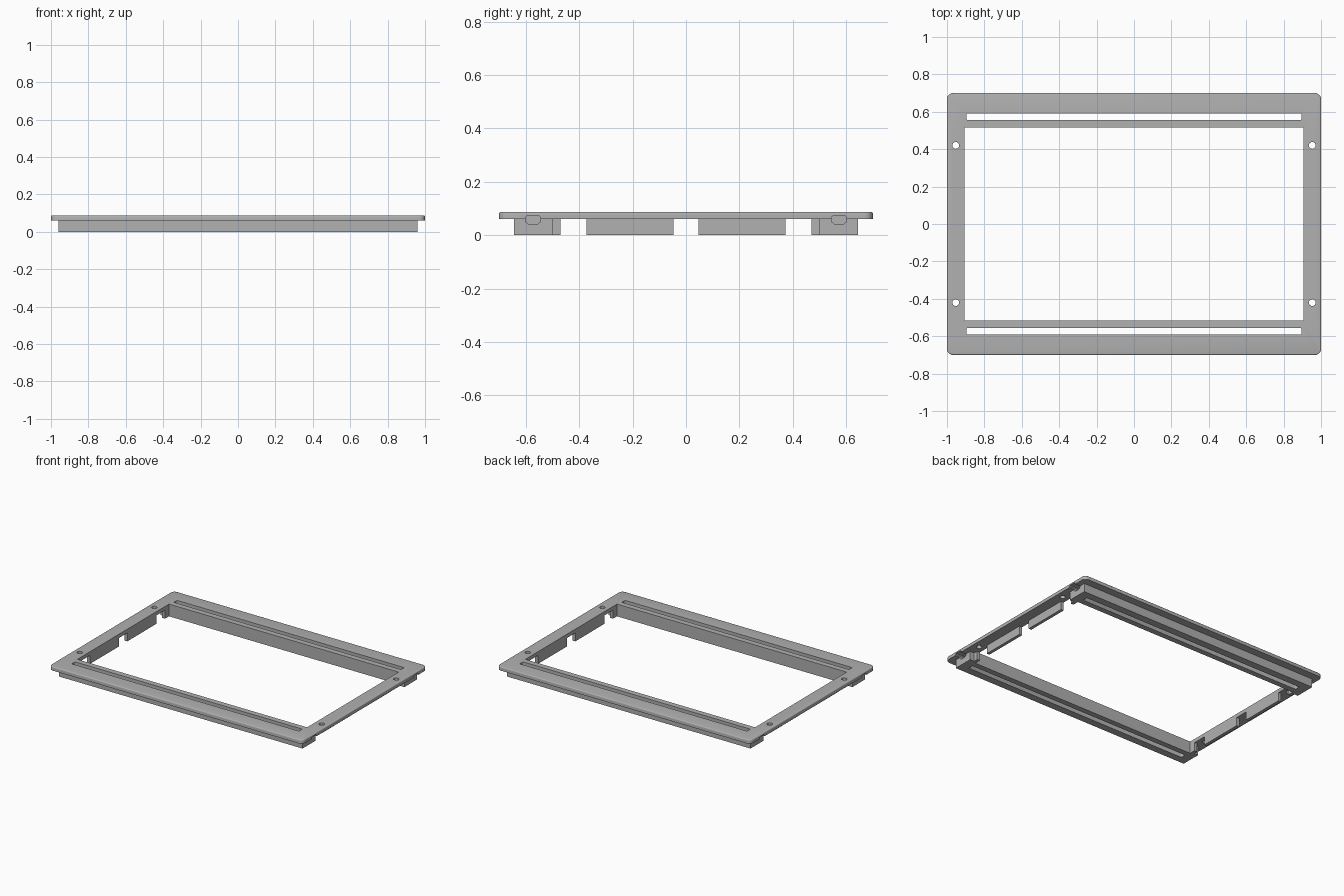
import bpy
import bmesh
import math

if "Cube" in bpy.data.objects:
    bpy.data.objects.remove(bpy.data.objects["Cube"])

grey = bpy.data.materials.new("satin_grey")
grey.use_nodes = True
grey.diffuse_color = (0.44, 0.44, 0.44, 1)
grey.node_tree.nodes["Principled BSDF"].inputs["Base Color"].default_value = grey.diffuse_color

PLATE_BOTTOM, PLATE_TOP = 0.06, 0.087
SIDES = (-1, 1)


def prism(name, outline, depth):
    """Extrude a closed 3D outline along the depth vector."""
    bm = bmesh.new()
    face = bm.faces.new([bm.verts.new(p) for p in outline])
    new = bmesh.ops.extrude_face_region(bm, geom=[face])["geom"]
    bmesh.ops.translate(bm, vec=depth, verts=[v for v in new if isinstance(v, bmesh.types.BMVert)])
    bmesh.ops.recalc_face_normals(bm, faces=bm.faces)
    mesh = bpy.data.meshes.new(name)
    bm.to_mesh(mesh)
    bm.free()
    mesh.materials.append(grey)
    obj = bpy.data.objects.new(name, mesh)
    bpy.context.collection.objects.link(obj)
    return obj


def rounded(name, x0, x1, y0, y1, z0, z1, radius=0.0, steps=6):
    """Box with rounded vertical corners."""
    points = []
    corners = ((x1, y1, -1, -1), (x0, y1, 1, -1), (x0, y0, 1, 1), (x1, y0, -1, 1))
    for quarter, (x, y, sx, sy) in enumerate(corners):
        if radius == 0:
            points.append((x, y, z0))
            continue
        for i in range(steps + 1):
            a = math.pi / 2 * (quarter + i / steps)
            points.append((x + sx * radius + radius * math.cos(a),
                           y + sy * radius + radius * math.sin(a), z0))
    return prism(name, points, (0, 0, z1 - z0))


def span(side, a, b):
    return sorted((side * a, side * b))


def apply_modifiers(obj):
    bpy.context.view_layer.update()
    evaluated = obj.evaluated_get(bpy.context.evaluated_depsgraph_get())
    old = obj.data
    obj.data = bpy.data.meshes.new_from_object(evaluated)
    obj.modifiers.clear()
    bpy.data.meshes.remove(old)


def cut(obj, cutters):
    for cutter in cutters:
        mod = obj.modifiers.new("cut", "BOOLEAN")
        mod.operation = "DIFFERENCE"
        mod.solver = "EXACT"
        mod.object = cutter
    apply_modifiers(obj)


# Cutters: long slots, screw holes and cable notches
slots = {s: rounded("slot_cutter", -0.895, 0.895, *span(s, 0.555, 0.592), -0.1, 0.2, 0.006, 3)
         for s in SIDES}
window = rounded("window_cutter", -0.905, 0.905, -0.515, 0.515, -0.1, 0.2)
holes, notches = [], {-1: [], 1: []}
for sx in SIDES:
    for sy in SIDES:
        hx, hy, r = sx * 0.953, sy * 0.42, 0.018
        holes.append(rounded("hole_cutter", hx - r, hx + r, hy - r, hy + r, 0, 0.2, r * 0.999))
        half = [(0.022, 0.074), (0.028, 0.068), (0.028, 0.051), (0.017, 0.042)]
        ring = half + [(-y, z) for y, z in reversed(half)]
        notches[sy].append(prism("notch_cutter",
                                 [(sx * 0.925, sy * 0.573 + y, z) for y, z in ring],
                                 (sx * 0.2, 0, 0)))
all_notches = notches[-1] + notches[1]

# Top plate with softened upper rim
plate = rounded("top_plate", -1, 1, -0.7, 0.7, PLATE_BOTTOM, PLATE_TOP, 0.032)
bm = bmesh.new()
bm.from_mesh(plate.data)
rim = [e for e in bm.edges if all(v.co.z > PLATE_TOP - 0.001 for v in e.verts)]
bmesh.ops.bevel(bm, geom=rim, offset=0.006, segments=3, profile=0.5, affect="EDGES")
bm.to_mesh(plate.data)
bm.free()
cut(plate, [window, *slots.values(), *holes, *all_notches])
parts = [plate]

# Long beams under the front and back, slotted through
for s, name in ((-1, "front_beam"), (1, "back_beam")):
    beam = rounded(name, -0.96, 0.96, *span(s, 0.515, 0.645), 0, PLATE_BOTTOM)
    cut(beam, [slots[s], *notches[s]])
    parts.append(beam)

# Short side walls and stepped corner returns
for sx, side in ((-1, "right"), (1, "left")):
    for sy, end in ((-1, "front"), (1, "back")):
        parts.append(rounded(f"{side}_{end}_wall", *span(sx, 0.905, 0.927),
                             *span(sy, 0.047, 0.373), 0, PLATE_BOTTOM))
        steps = [(0.905, 0.515), (0.905, 0.47), (0.927, 0.47),
                 (0.927, 0.5), (0.96, 0.5), (0.96, 0.515)]
        parts.append(prism(f"{side}_{end}_corner_return",
                           [(sx * x, sy * y, 0) for x, y in steps], (0, 0, PLATE_BOTTOM)))

for cutter in [window, *slots.values(), *holes, *all_notches]:
    bpy.data.objects.remove(cutter)

# Smooth rounded corners while keeping crisp edges
bpy.ops.object.select_all(action="DESELECT")
for obj in parts:
    obj.select_set(True)
bpy.context.view_layer.objects.active = plate
bpy.ops.object.shade_smooth_by_angle(angle=math.radians(35))
